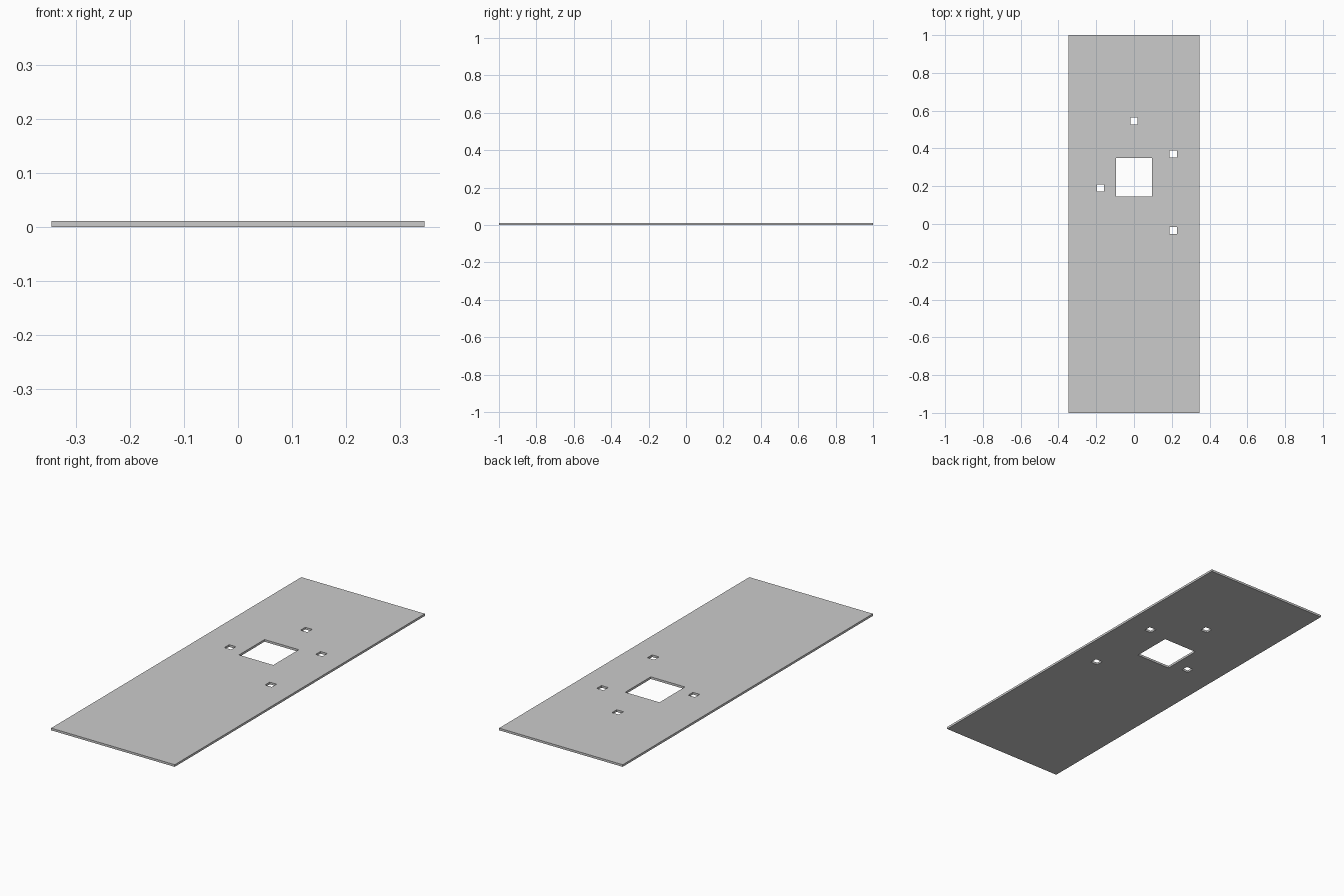
import bpy, bmesh

if "Cube" in bpy.data.objects:
    bpy.data.objects.remove(bpy.data.objects["Cube"])

HALF_W, HALF_L, THICK = 0.346, 1.0, 0.011

# square cut-outs: centre x, centre y, half width, half length
s = 0.019
holes = [
    (0.0, 0.247, 0.096, 0.102),   # large central opening
    (0.0, 0.546, s, s),
    (0.208, 0.371, s, s),
    (0.208, -0.035, s, s),
    (-0.178, 0.191, s, s),
]

# grid lines pass through every hole edge
xs = sorted({-HALF_W, HALF_W} | {x + d * w for x, _, w, _ in holes for d in (-1, 1)})
ys = sorted({-HALF_L, HALF_L} | {y + d * h for _, y, _, h in holes for d in (-1, 1)})


def in_hole(x, y):
    return any(abs(x - cx) < w and abs(y - cy) < h for cx, cy, w, h in holes)


# flat sheet of cells, leaving the holes open
bm = bmesh.new()
grid = [[bm.verts.new((x, y, 0)) for y in ys] for x in xs]
for i in range(len(xs) - 1):
    for j in range(len(ys) - 1):
        if not in_hole((xs[i] + xs[i + 1]) / 2, (ys[j] + ys[j + 1]) / 2):
            bm.faces.new((grid[i][j], grid[i + 1][j], grid[i + 1][j + 1], grid[i][j + 1]))
bmesh.ops.delete(bm, geom=[v for v in bm.verts if not v.link_faces], context='VERTS')

# thicken into a closed plate
ext = bmesh.ops.extrude_face_region(bm, geom=bm.faces[:], use_keep_orig=True)
top = [g for g in ext["geom"] if isinstance(g, bmesh.types.BMVert)]
bmesh.ops.translate(bm, verts=top, vec=(0, 0, THICK))
bmesh.ops.recalc_face_normals(bm, faces=bm.faces[:])

mesh = bpy.data.meshes.new("mounting_plate")
bm.to_mesh(mesh)
bm.free()
plate = bpy.data.objects.new("mounting_plate", mesh)
bpy.context.collection.objects.link(plate)
